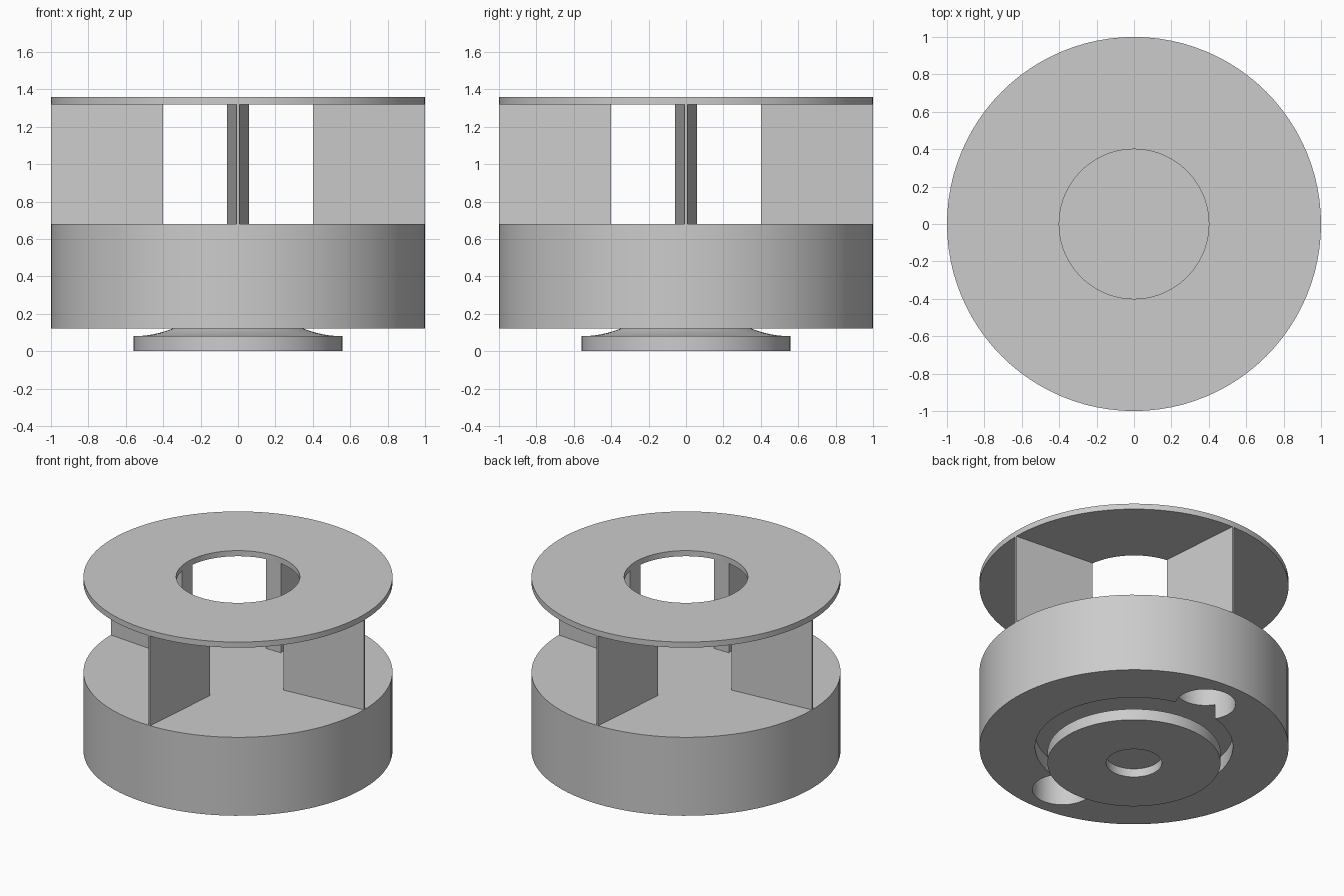
import bpy, bmesh, math
from mathutils import Matrix, Vector

if "Cube" in bpy.data.objects:
    bpy.data.objects.remove(bpy.data.objects["Cube"], do_unlink=True)

SEGMENTS = 96
grey = bpy.data.materials.new("plain_grey")
grey.use_nodes = True
colour = (0.6, 0.6, 0.6, 1)
grey.diffuse_color = colour
grey.node_tree.nodes["Principled BSDF"].inputs["Base Color"].default_value = colour


def finish(bm, name):
    bmesh.ops.remove_doubles(bm, verts=bm.verts, dist=1e-5)
    bmesh.ops.recalc_face_normals(bm, faces=bm.faces)
    mesh = bpy.data.meshes.new(name)
    bm.to_mesh(mesh)
    bm.free()
    mesh.materials.append(grey)
    obj = bpy.data.objects.new(name, mesh)
    bpy.context.collection.objects.link(obj)
    return obj


def smooth(obj):
    bpy.ops.object.select_all(action="DESELECT")
    obj.select_set(True)
    bpy.context.view_layer.objects.active = obj
    bpy.ops.object.shade_smooth_by_angle(angle=math.radians(30))


def lathe(name, profile, closed=False):
    """Revolve (radius, height) points about the z axis."""
    bm = bmesh.new()
    verts = [bm.verts.new((r, 0, z)) for r, z in profile]
    edges = [bm.edges.new(pair) for pair in zip(verts, verts[1:])]
    if closed:
        edges.append(bm.edges.new((verts[-1], verts[0])))
    bmesh.ops.spin(bm, geom=verts + edges, cent=(0, 0, 0), axis=(0, 0, 1),
                   angle=math.tau, steps=SEGMENTS)
    return finish(bm, name)


# Drum with a round recess underneath
body = lathe("drum_body", [(0, 0.225), (0.64, 0.225), (0.64, 0.12),
                           (1, 0.12), (1, 0.68), (0, 0.68)])

# Two blind round pockets, front and back, breaking into the recess
bm = bmesh.new()
for side in (-1, 1):
    bmesh.ops.create_cone(bm, cap_ends=True, segments=64, radius1=0.195,
                          radius2=0.195, depth=0.5,
                          matrix=Matrix.Translation((0, side * 0.72, 0.25)))
cutter = finish(bm, "pocket_cutter")
cutter.hide_render = True
cut = body.modifiers.new("pockets", "BOOLEAN")
cut.operation = "DIFFERENCE"
cut.solver = "EXACT"
cut.object = cutter
bpy.context.view_layer.objects.active = body
bpy.ops.object.modifier_apply(modifier=cut.name)
bpy.data.objects.remove(cutter, do_unlink=True)
smooth(body)

# Flared foot with a shallow centre socket
flare = 0.56
arc = [(0.56 - flare * math.sin(a), 0.08 + flare * (1 - math.cos(a)))
       for a in (math.radians(43) * i / 12 for i in range(13))]
foot = lathe("flared_foot", [(0, 0.06), (0.18, 0.06), (0.18, 0), (0.56, 0)]
             + arc + [(0, arc[-1][1])])
smooth(foot)

# Thin top ring
ring = lathe("top_ring", [(0.4, 1.32), (1, 1.32), (1, 1.36), (0.4, 1.36)], closed=True)
smooth(ring)

# Four wedge fins, thick inside and thin at the rim
for i, label in enumerate(("left", "back", "right", "front")):
    bm = bmesh.new()
    base = bm.faces.new([bm.verts.new((x, y, 0.68)) for x, y in
                         ((0.4, -0.058), (1, -0.007), (1, 0.007), (0.4, 0.058))])
    top = bmesh.ops.extrude_face_region(bm, geom=[base])["geom"]
    bmesh.ops.translate(bm, vec=Vector((0, 0, 0.64)),
                        verts=[v for v in top if isinstance(v, bmesh.types.BMVert)])
    bmesh.ops.rotate(bm, verts=bm.verts, cent=(0, 0, 0),
                     matrix=Matrix.Rotation(i * math.pi / 2, 3, "Z"))
    finish(bm, label + "_fin")
